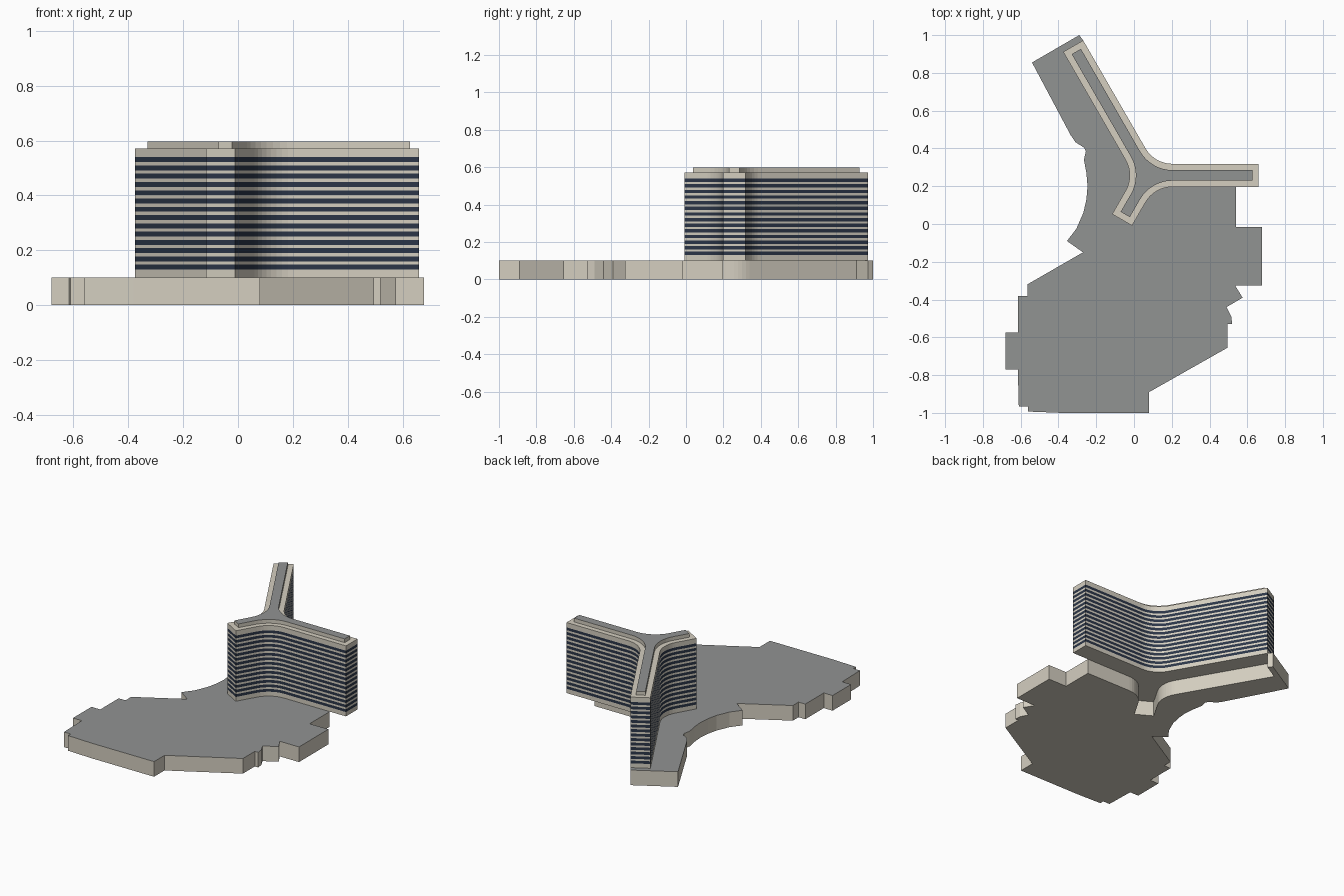
import bpy, bmesh, math
from mathutils import Vector

if "Cube" in bpy.data.objects:
    bpy.data.objects.remove(bpy.data.objects["Cube"])


def material(name, rgb):
    m = bpy.data.materials.new(name)
    m.diffuse_color = (*rgb, 1)
    m.use_nodes = True
    m.node_tree.nodes["Principled BSDF"].inputs["Base Color"].default_value = m.diffuse_color
    return m


BEIGE = material("beige_concrete", (0.66, 0.62, 0.53))
GREY = material("grey_roofing", (0.285, 0.293, 0.29))
NAVY = material("navy_glazing", (0.024, 0.036, 0.064))

CENTRE = Vector((0.073, 0.2575))
WINGS = [(0, 0.587), (120, 0.79), (240, 0.272)]   # angle, length
HALF, FILLET, SEGMENTS = 0.061, 0.165, 8


def direction(deg):
    a = math.radians(deg)
    return Vector((math.cos(a), math.sin(a)))


def wing_outline(inset=0):
    """One counterclockwise point list per wing: end corners, then the fillet to the next wing."""
    h, r = HALF - inset, FILLET + inset
    parts = []
    for angle, length in WINGS:
        d, n = direction(angle), direction(angle + 90)
        end = CENTRE + d * (length - inset)
        pts = [end - n * h, end + n * h]
        arc_centre = CENTRE + direction(angle + 60) * ((h + r) / math.sin(math.radians(60)))
        for i in range(SEGMENTS + 1):
            pts.append(arc_centre + direction(angle - 90 - 60 * i / SEGMENTS) * r)
        parts.append(pts)
    return parts


def stack(name, outline, levels, wall_slots, top_slot, mats):
    """Extrude an outline through the levels, one material slot per wall band."""
    bm = bmesh.new()
    rings = [[bm.verts.new((p[0], p[1], z)) for p in outline] for z in levels]
    count = len(outline)
    for low, high, slot in zip(rings, rings[1:], wall_slots):
        for i in range(count):
            j = (i + 1) % count
            bm.faces.new((low[i], low[j], high[j], high[i])).material_index = slot
    bm.faces.new(rings[-1]).material_index = top_slot
    bm.faces.new(rings[0][::-1])
    mesh = bpy.data.meshes.new(name)
    bm.to_mesh(mesh)
    bm.free()
    for m in mats:
        mesh.materials.append(m)
    obj = bpy.data.objects.new(name, mesh)
    bpy.context.collection.objects.link(obj)
    return obj


SLAB_TOP, TOWER_TOP, ROOF_TOP = 0.101, 0.572, 0.597

# Tower: Y-shaped block with fourteen window bands
parts = wing_outline()
levels, slots = [SLAB_TOP], []
for i in range(14):
    mid = 0.139 + 0.0301 * i
    levels += [mid - 0.009, mid + 0.009]
    slots += [0, 1]
levels.append(TOWER_TOP)
slots.append(0)
stack("tower", sum(parts, []), levels, slots, 0, [BEIGE, NAVY])

# Raised roof, set in from the tower edge
stack("raised_roof", sum(wing_outline(0.033), []), [TOWER_TOP, ROOF_TOP], [0], 1, [BEIGE, GREY])

# Podium: irregular outer edge, then back along the south and west sides of the tower
outer = [
    (-0.29, 1.0), (-0.54, 0.855), (-0.335, 0.47), (-0.31, 0.433), (-0.265, 0.405),
    (-0.255, 0.385), (-0.265, 0.34), (-0.252, 0.27), (-0.246, 0.2), (-0.252, 0.13),
    (-0.268, 0.06), (-0.305, -0.025), (-0.355, -0.09), (-0.27, -0.15),
    (-0.565, -0.32), (-0.565, -0.38), (-0.615, -0.38), (-0.615, -0.575),
    (-0.68, -0.575), (-0.68, -0.77), (-0.615, -0.77), (-0.61, -0.965),
    (-0.56, -0.965), (-0.56, -0.993), (-0.38, -1.0), (0.08, -1.0), (0.08, -0.89),
    (0.495, -0.655), (0.495, -0.53), (0.52, -0.53), (0.515, -0.49), (0.49, -0.44),
    (0.575, -0.39), (0.535, -0.325), (0.678, -0.325), (0.678, -0.015),
    (0.54, -0.015), (0.54, CENTRE.y - HALF),
]
inner = (parts[1] + parts[2])[::-1]
stack("podium", outer + inner, [0, SLAB_TOP], [0], 1, [BEIGE, GREY])
